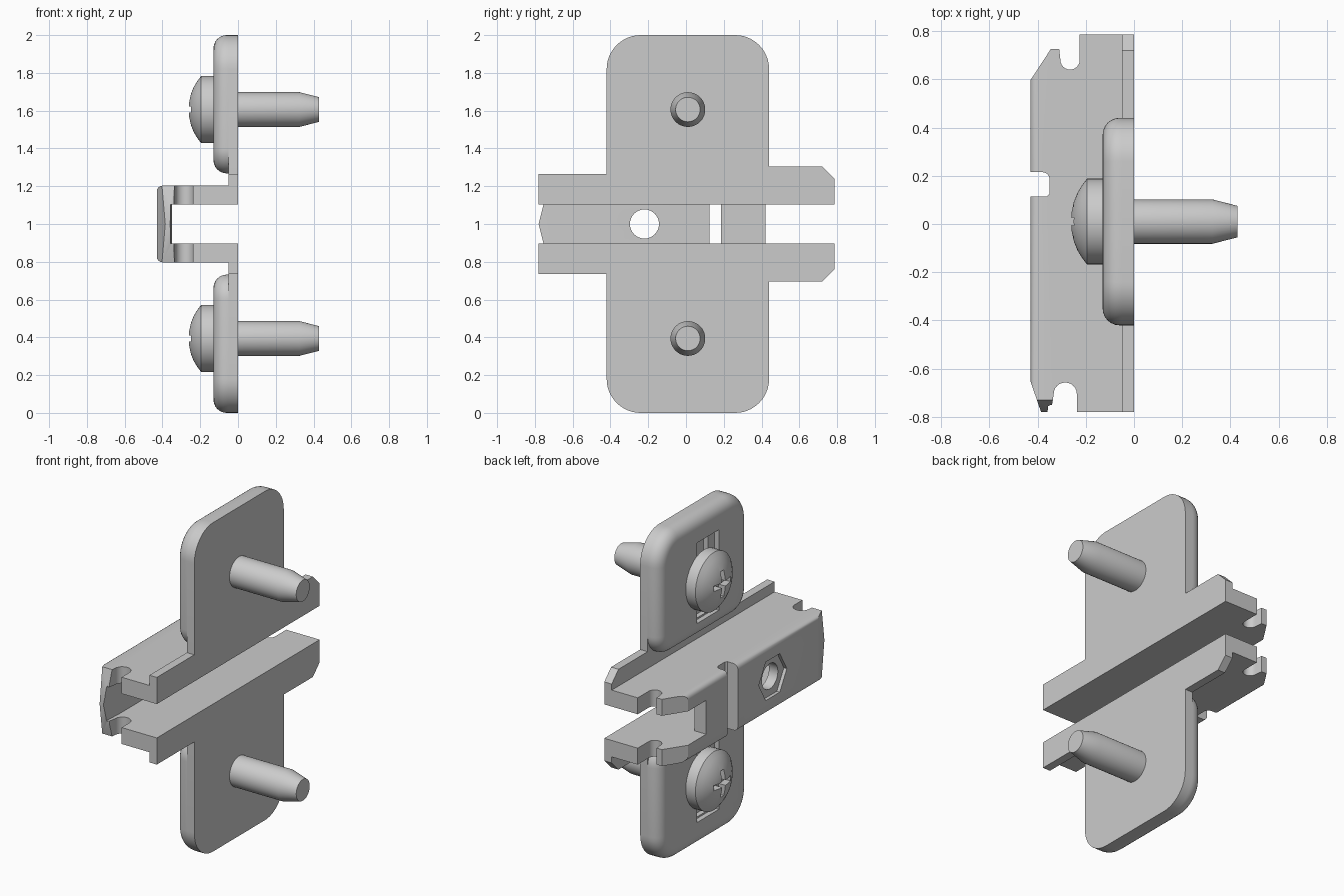
import bpy, bmesh, math
from mathutils import Vector

if "Cube" in bpy.data.objects:
    bpy.data.objects.remove(bpy.data.objects["Cube"])


def arc(cx, cy, r, a0, a1, n=12):
    return [(cx + r * math.cos(math.radians(a0 + (a1 - a0) * i / n)),
             cy + r * math.sin(math.radians(a0 + (a1 - a0) * i / n))) for i in range(n + 1)]


def finish(name, bm):
    bmesh.ops.recalc_face_normals(bm, faces=bm.faces)
    me = bpy.data.meshes.new(name)
    bm.to_mesh(me)
    bm.free()
    ob = bpy.data.objects.new(name, me)
    bpy.context.collection.objects.link(ob)
    return ob


def prism(name, pts, axis, lo, hi, bevel=None, width=0.03, segs=4):
    """Extrude an outline: axis 'z' takes (x, y) points, axis 'x' takes (y, z) points."""
    bm = bmesh.new()
    if axis == 'z':
        vs = [bm.verts.new((a, b, lo)) for a, b in pts]
        d = Vector((0, 0, hi - lo))
    else:
        vs = [bm.verts.new((lo, a, b)) for a, b in pts]
        d = Vector((hi - lo, 0, 0))
    face = bm.faces.new(vs)
    ext = bmesh.ops.extrude_face_region(bm, geom=[face])
    bmesh.ops.translate(bm, vec=d, verts=[g for g in ext['geom'] if isinstance(g, bmesh.types.BMVert)])
    bmesh.ops.recalc_face_normals(bm, faces=bm.faces)
    if bevel:
        edges = [e for e in bm.edges if bevel(e.verts[0].co, e.verts[1].co)]
        bmesh.ops.bevel(bm, geom=edges, offset=width, segments=segs, profile=0.5, affect='EDGES')
    return finish(name, bm)


def rect(a0, a1, b0, b1):
    return [(a0, b0), (a1, b0), (a1, b1), (a0, b1)]


def cut(ob, cutter):
    m = ob.modifiers.new("cut", 'BOOLEAN')
    m.operation, m.solver, m.object = 'DIFFERENCE', 'EXACT', cutter
    bpy.context.view_layer.objects.active = ob
    bpy.ops.object.modifier_apply(modifier=m.name)
    bpy.data.objects.remove(cutter)


def smooth(ob):
    bpy.ops.object.select_all(action='DESELECT')
    ob.select_set(True)
    bpy.context.view_layer.objects.active = ob
    bpy.ops.object.shade_smooth_by_angle(angle=math.radians(30))


# Central U-shaped channel: side silhouette with hook notches at both ends
side = [(0, -0.78), (-0.237, -0.78)] + arc(-0.285, -0.705, 0.048, 0, 180)
side += [(-0.335, -0.72), (-0.34, -0.75), (-0.352, -0.752), (-0.36, -0.78), (-0.385, -0.78),
         (-0.43, -0.65), (-0.43, 0.595), (-0.345, 0.725), (-0.31, 0.725)]
side += arc(-0.265, 0.68, 0.04, 180, 360) + [(-0.225, 0.785), (0, 0.785)]
channel = prism("channel", side, 'z', 0.797, 1.205 - 0.002,
                lambda a, b: a.x < -0.429 and b.x < -0.429 and abs(a.z - b.z) < 1e-4)
# hollow inside, open at the back end
cut(channel, prism("c", [(0.1, -0.9), (0.1, 0.9), (-0.6, 0.9), (-0.6, 0.42), (-0.35, 0.42),
                         (-0.35, -0.64), (-0.365, -0.9)], 'z', 0.897, 1.103))
# cross slot with rounded inner corner
cut(channel, prism("c", [(-0.6, 0.115), (-0.36, 0.115), (-0.35, 0.125)]
                   + arc(-0.38, 0.185, 0.03, 0, 90, 6) + [(-0.6, 0.215)], 'z', 0.6, 1.4))
# pointed front end
for s in (1, -1):
    cut(channel, prism("c", [(-0.78, 1), (-0.725, 1 + 0.22 * s), (-0.9, 1 + 0.22 * s), (-0.9, 1)],
                       'x', -0.6, -0.3))
# hexagonal recess and round adjusting hole
cut(channel, prism("c", arc(-0.22, 1, 0.135, 0, 300, 5), 'x', -0.6, -0.41))
cut(channel, prism("c", arc(-0.22, 1, 0.077, 0, 348.75, 31), 'x', -0.6, -0.3))
smooth(channel)


def wing(tag, s):
    def flip(pts):
        return [(y, 1 + s * (z - 1)) for y, z in pts]

    # thin back plate with the two flange strips
    corners = arc(0.26, 1.82, 0.18, 0, 90) + arc(-0.24, 1.82, 0.18, 90, 180)
    plate = [(-0.78, 1.203), (0.785, 1.203), (0.785, 1.24), (0.72, 1.305), (0.44, 1.305)]
    plate += corners + [(-0.42, 1.265), (-0.78, 1.265)]
    smooth(prism(tag + "_wing_plate", flip(plate), 'x', -0.05, 0))

    # raised pad with soft outer edges
    outline = corners + arc(-0.29, 1.398, 0.13, 180, 270) + arc(0.31, 1.398, 0.13, 270, 360)
    pad = prism(tag + "_wing_pad", flip(outline), 'x', -0.13, -0.05,
                lambda a, b: a.x < -0.129 and b.x < -0.129, 0.07, 6)
    # stepped screw slot
    cut(pad, prism("c", flip(rect(-0.13, 0.08, 1.36, 1.85)), 'x', -0.3, -0.1))
    cut(pad, prism("c", flip(rect(-0.07, 0.05, 1.37, 1.84)), 'x', -0.3, -0.07))
    smooth(pad)

    # screw: domed head and tapered shank turned around the x axis
    y0, z0 = 0.01, 1 + s * 0.606
    prof = [(-0.262, 0), (-0.259, 0.04), (-0.25, 0.08), (-0.234, 0.12), (-0.216, 0.15), (-0.195, 0.178),
            (-0.13, 0.178), (-0.13, 0.092), (0.325, 0.092), (0.43, 0.065), (0.43, 0)]
    bm = bmesh.new()
    vs = [bm.verts.new((x, y0 + r, z0)) for x, r in prof]
    es = [bm.edges.new(p) for p in zip(vs, vs[1:])]
    bmesh.ops.spin(bm, geom=vs + es, cent=(0, y0, z0), axis=(1, 0, 0), angle=2 * math.pi, steps=40)
    bmesh.ops.remove_doubles(bm, verts=bm.verts, dist=1e-4)
    screw = finish(tag + "_screw", bm)
    # cross drive
    a, b = 0.08, 0.016
    cross = [(a, -b), (a, b), (b, b), (b, a), (-b, a), (-b, b),
             (-a, b), (-a, -b), (-b, -b), (-b, -a), (b, -a), (b, -b)]
    cut(screw, prism("c", [(y0 + p, z0 + q) for p, q in cross], 'x', -0.4, -0.215))
    smooth(screw)


wing("upper", 1)
wing("lower", -1)
